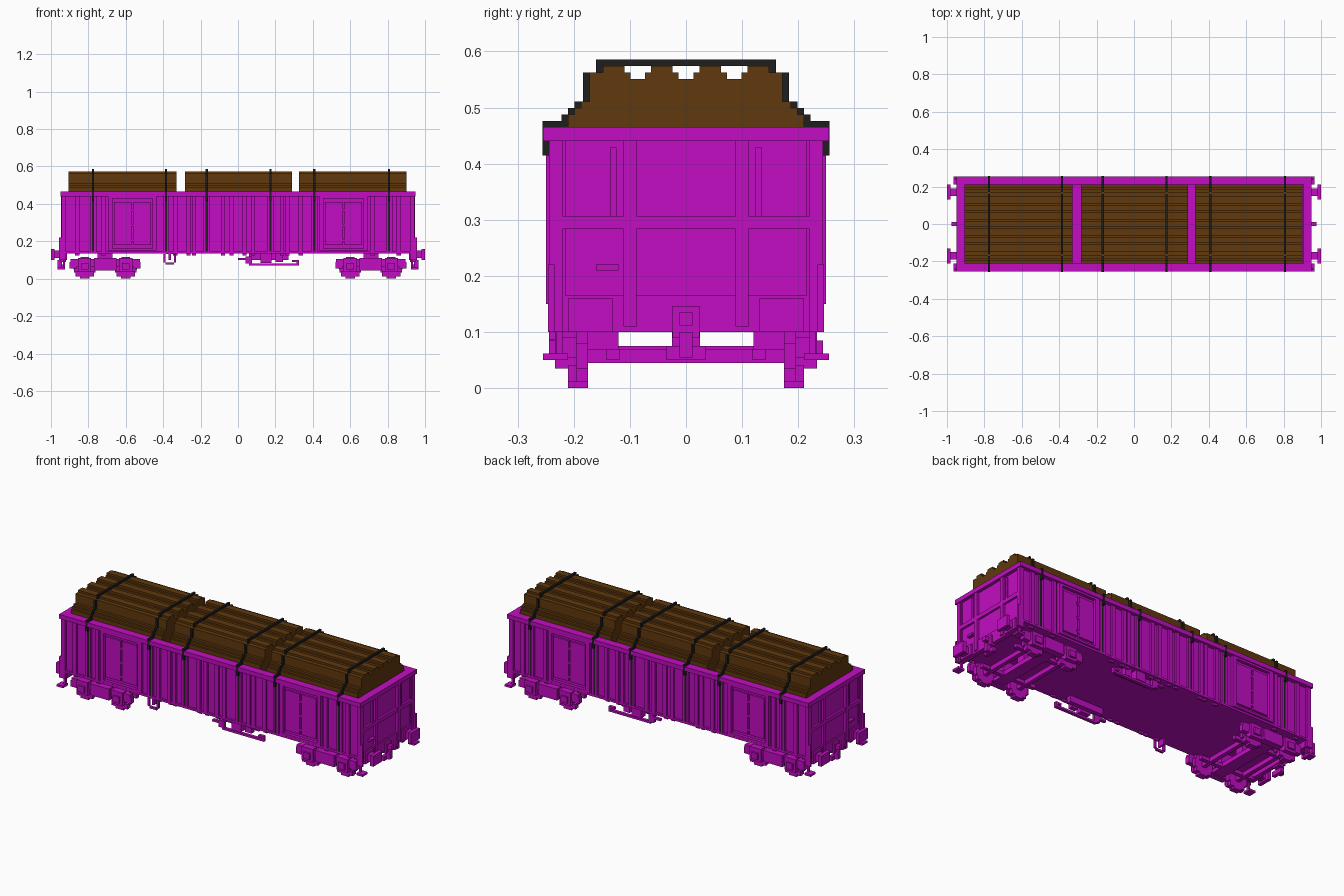
import bpy, bmesh, math

cube = bpy.data.objects.get("Cube")
if cube:
    bpy.data.objects.remove(cube, do_unlink=True)


def material(name, red, green, blue):
    m = bpy.data.materials.new(name)
    m.use_nodes = True
    m.diffuse_color = (red, green, blue, 1)
    m.node_tree.nodes["Principled BSDF"].inputs["Base Color"].default_value = m.diffuse_color
    return m


MAGENTA = material("magenta paint", .54, .004, .54)
BROWN = material("brown timber", .117, .04, .004)
BLACK = material("black strap", .013, .013, .013)

STEP = .0115       # size of one small block
LENGTH = .95       # half length of the body
WIDTH = .255       # half width over the rim
LOAD = .21         # half width of the timber
WALL = .232        # outer face of the side walls
RIB = .244         # outer face of the ribs
FLOOR = .135
RIM = .44          # underside of the rim
TOP = .465         # upper side of the rim


class Part:
    """One object made of blocks, mirrored across the given axes."""

    def __init__(self, name, mirror="", mat=MAGENTA):
        self.bm = bmesh.new()
        self.mesh = bpy.data.meshes.new(name)
        self.mesh.materials.append(mat)
        self.obj = bpy.data.objects.new(name, self.mesh)
        bpy.context.collection.objects.link(self.obj)
        if mirror:
            mod = self.obj.modifiers.new("Mirror", "MIRROR")
            mod.use_axis = [axis in mirror for axis in "xyz"]
            mod.use_mirror_merge = False

    def box(self, x, y, z):
        for v in bmesh.ops.create_cube(self.bm, size=1)["verts"]:
            v.co = [span[1] if c > 0 else span[0] for c, span in zip(v.co, (x, y, z))]
        self.bm.to_mesh(self.mesh)

    def disc(self, x, y, z, radius, hole=0):
        """Stepped disc facing y, made from rows of blocks."""
        count = round(radius / STEP)
        for row in range(-count, count):
            h = (row + .5) * STEP
            outer = math.sqrt(max(radius ** 2 - h ** 2, 0))
            inner = math.sqrt(max(hole ** 2 - h ** 2, 0))
            outer, inner = (round(w / STEP) * STEP for w in (outer, inner))
            level = (z + row * STEP, z + row * STEP + STEP)
            self.box((x - outer, x - inner), y, level)
            self.box((x + inner, x + outer), y, level)


def around(centre, half):
    return (centre - half, centre + half)


# Open wagon body
floor = Part("floor")
floor.box(around(0, LENGTH - STEP), around(0, WALL), (FLOOR, FLOOR + .02))
sides = Part("side_walls", "y")
sides.box(around(0, LENGTH - STEP), (.215, WALL), (FLOOR, RIM + STEP))
sides.box(around(0, LENGTH - STEP), (WALL, RIB), (FLOOR, FLOOR + STEP))
ends = Part("end_walls", "x")
ends.box((.915, .932), around(0, WALL), (.1, RIM + STEP))
rim_sides = Part("rim_sides", "y")
rim_sides.box(around(0, LENGTH), (LOAD, WIDTH), (RIM, TOP))
rim_ends = Part("rim_ends", "x")
rim_ends.box((.905, LENGTH), around(0, LOAD), (RIM, TOP))

# Side ribs with little feet, and corner posts
ribs = Part("side_ribs", "xy")
for x in (.035, .08, .235, .265, .335, .72, .86):
    ribs.box(around(x, STEP), (.22, RIB), (FLOOR, RIM))
    ribs.box(around(x, STEP), (.22, WALL), (FLOOR - STEP, FLOOR))
posts = Part("corner_posts", "xy")
posts.box((.92, LENGTH - STEP / 2), (.22, RIB), (.1, RIM))

# Double doors with frames, leaves and hinges
doors = Part("side_doors", "xy")
middle, half, base = .565, .13, .15
door_face = (WALL, RIB + STEP / 2)
for s in (-1, 1):
    doors.box(around(middle + s * (half - STEP), STEP), door_face, (base, RIM))
    doors.box(around(middle + s * half * .4, half * .36), (WALL, WALL + STEP), (base + .03, RIM - .03))
for z in (base, RIM - STEP):
    doors.box(around(middle, half), door_face, (z, z + STEP))
for z in (.2, .28, .36):
    doors.box(around(middle, STEP), (WALL, RIB), (z, z + STEP))

# End wall framing
beams = Part("end_beams", "x")
beams.box((.92, .944), around(0, RIB), around(.295, STEP))
beams.box((.92, .94), around(0, RIB), (.1, .165))
beams.box((.92, LENGTH), around(-.14, .02), around(.215, STEP / 2))
columns = Part("end_columns", "xy")
columns.box((.92, .946), around(.1, STEP), (.11, RIM))
columns.box((.92, .94), around(.13, STEP / 2), (.3, RIM - STEP))

# Buffers, couplers, corner steps
buffers = Part("buffers", "xy")
buffers.box((.93, LENGTH), around(.17, .04), around(.13, .03))
buffers.box((LENGTH, .98), around(.17, .02), around(.13, .02))
buffers.box((.98, 1), around(.17, .04), around(.13, .03))
couplers = Part("couplers", "x")
couplers.box((.92, LENGTH), around(0, .024), (.09, .146))
couplers.box((LENGTH, .975), around(0, STEP), around(.123, STEP))
couplers.box((.94, .965), around(0, STEP), (.055, .1))
couplers.box((.925, .945), around(0, .035), (.05, .075))
steps = Part("corner_steps", "xy")
steps.box((.925, .965), (LOAD, WIDTH), (.05, .05 + STEP))
steps.box((.925, .925 + STEP), (.22, WALL), (.06, FLOOR))
steps.box((LENGTH - STEP / 2, LENGTH + STEP / 2), around(.24, STEP / 2), (.1, .22))

# Bogies: side frames, axle boxes, wheels, cross beams
frames = Part("bogie_frames", "xy")
wheels = Part("wheels", "xy")
axles = Part("bogie_beams", "x")
rails = Part("bogie_rails", "xy")
bogie, axle = .71, .11
inside, outside = .195, .222
frames.box(around(bogie, .15), (inside, outside), around(.077, STEP))
frames.box(around(bogie, .06), (inside, outside + STEP), (.045, axle))
for s in (-1, 1):
    x = bogie + s * axle
    wheels.disc(x, (.175, inside), 5 * STEP, 5 * STEP)
    frames.box(around(x, .075), (inside, outside), (.085, .105))
    frames.box(around(x, .035), (inside, outside + STEP), (.035, axle))
    frames.box(around(x, .02), (inside, RIB), (.05, .085))
    frames.box(around(x, .05), (inside, LOAD), (STEP, .04))
    frames.box(around(x, .025), (inside, LOAD), (0, STEP))
    frames.box(around(bogie + s * .17, .02), (inside, outside), (.055, .09))
    axles.box(around(x, STEP), around(0, inside), (.045, .07))
axles.box(around(bogie, .035), around(0, inside), (.05, .075))
axles.box(around(bogie, .025), around(0, .025), (.07, FLOOR))
rails.box(around(bogie, .17), around(.13, STEP), (.05, .07))
rails.box(around(bogie, .04), (.12, inside), (.07, FLOOR))

# Brake gear under the middle: a bent hanging bar and boxes
gear = Part("brake_gear", "y")
bar = (.215, WALL)
gear.box((.06, .325), bar, (.07, .07 + STEP))
gear.box((.325 - STEP, .325), bar, (.07, .1))
gear.box((.29, .325), bar, (.1 - STEP, .1))
gear.box((.04, .075), bar, (.08, .12))
gear.box((0, .05), bar, (.1, .1 + STEP))
gear.box(around(.15, .03), (inside, WALL), (.085, FLOOR))
gear.box(around(.22, .02), (inside, outside), (.09, FLOOR))
gear.box((.06, .27), (.17, inside), (.1, FLOOR))

# Hand wheel on one side only
hand_wheel = Part("hand_wheel")
hand_wheel.disc(-.365, (-RIB, -WALL), .11, .04, .026)
hand_wheel.box(around(-.365, STEP / 2), (-RIB, -.2), (.1, FLOOR))

# Timber stacks: stepped shoulders with four rounded logs on top
shoulder = TOP + 4 * STEP
crown = shoulder + 3.5 * STEP
for name, start, end in (("rear", -.905, -.33), ("middle", -.283, .29), ("fore", .327, .9)):
    stack = Part("timber_stack_" + name)
    span = (start, end)
    stack.box(span, around(0, LOAD), (FLOOR + .02, TOP + 2 * STEP))
    for i in (1, 2):
        level = TOP + (i + 1) * STEP
        stack.box(span, around(0, LOAD - i * STEP), (level, level + STEP))
    stack.box(span, around(0, .172), (shoulder, crown))
    logs = Part("top_logs_" + name, "y", BROWN)
    stack.mesh.materials[0] = BROWN
    for y in (.043, .129):
        logs.box(span, around(y, .03), (crown, crown + STEP))
        logs.box(span, around(y, .019), (crown + STEP, crown + 2 * STEP))
    logs.box(span, (.14, .172), (crown, crown + STEP))

# Straps stepping over the load and down the sides, between thin guides
straps = Part("straps", "y", BLACK)
guides = Part("strap_guides", "y")
peak = crown + 2 * STEP
for x in (-.775, -.385, -.167, .173, .408, .808):
    span = around(x, STEP / 2)
    straps.box(span, (0, .16), (peak, peak + STEP))
    straps.box(span, (.148, .16), (crown + STEP, peak))
    straps.box(span, (.148, .184), (crown, crown + STEP))
    straps.box(span, (.172, .184), (shoulder, crown + STEP))
    for i in range(3):
        y, z = LOAD - i * STEP, TOP + (i + 1) * STEP
        straps.box(span, (y - STEP / 4, y + STEP), (z, z + STEP))
    straps.box(span, (LOAD, WIDTH), (TOP, TOP + STEP))
    straps.box(span, (RIB, WIDTH + .001), (.415, TOP + STEP))
    straps.box(span, (WALL, RIB), (FLOOR + STEP, RIM))
    for s in (-1, 1):
        guides.box(around(x + s * STEP, STEP / 2), (.22, RIB), (FLOOR, RIM))
